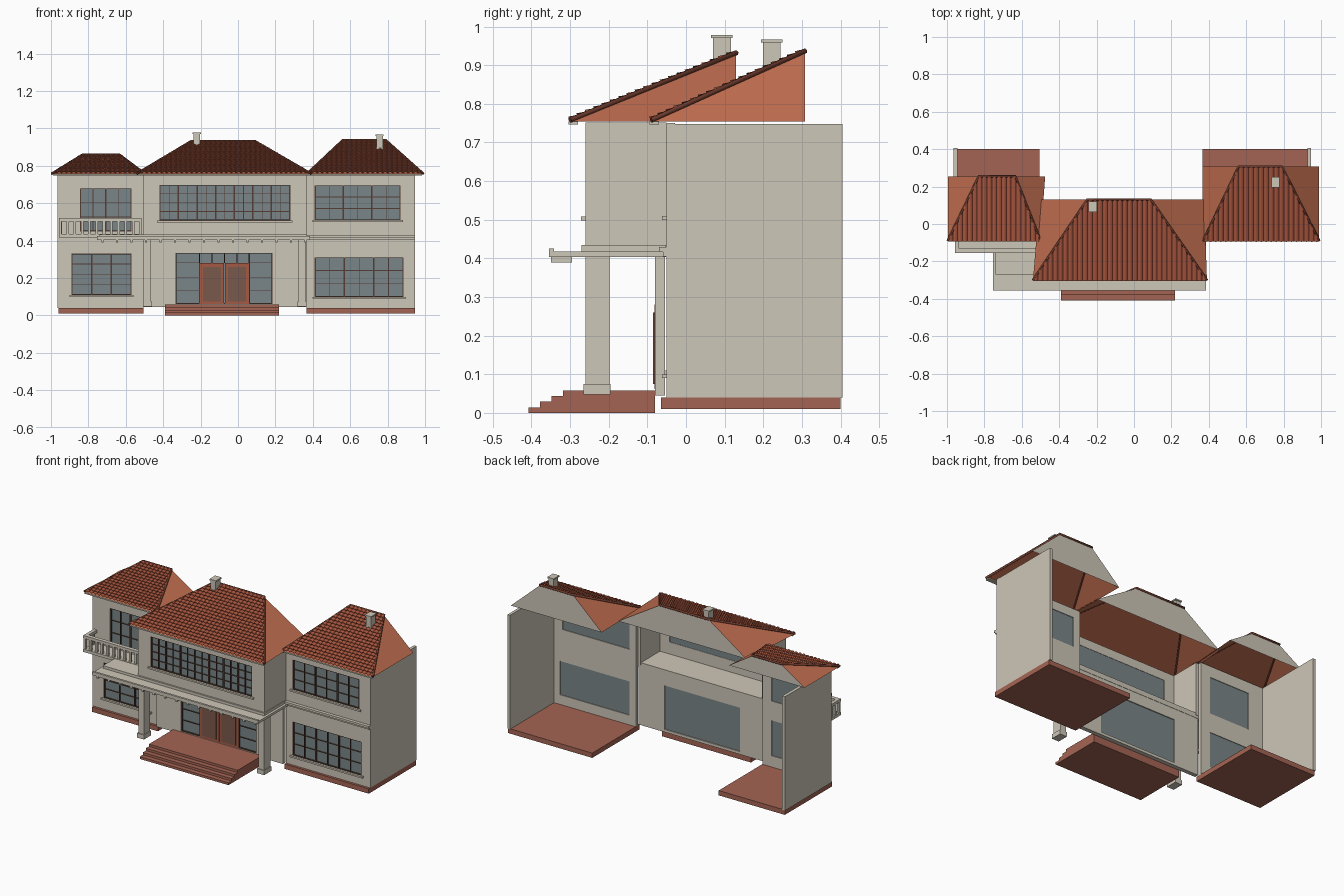
import bpy, bmesh, math
from mathutils import Vector

if "Cube" in bpy.data.objects:
    bpy.data.objects.remove(bpy.data.objects["Cube"], do_unlink=True)


def material(name, *srgb):
    m = bpy.data.materials.new(name)
    m.use_nodes = True
    col = [(c / 255 / 12.92 if c < 11 else ((c / 255 + 0.055) / 1.055) ** 2.4) for c in srgb] + [1]
    m.diffuse_color = col
    m.node_tree.nodes["Principled BSDF"].inputs["Base Color"].default_value = col
    return m


PLASTER = material("cream plaster", 206, 199, 184)
ROOF = material("terracotta roof", 194, 110, 80)
TILE = material("clay tile", 172, 88, 64)
RIDGE = material("dark ridge tile", 112, 60, 46)
BRICK = material("red paving", 164, 100, 83)
GLASS = material("grey glass", 122, 134, 136)
FRAME = material("brown frame", 84, 60, 50)
DOOR = material("door wood", 166, 90, 68)
PANEL = material("door panel", 122, 88, 76)


def finish(name, bm, *mats):
    me = bpy.data.meshes.new(name)
    bm.to_mesh(me)
    bm.free()
    for m in mats:
        me.materials.append(m)
    ob = bpy.data.objects.new(name, me)
    bpy.context.collection.objects.link(ob)
    return ob


def boxes(name, mat, *items):
    """One object from boxes given as (x0, x1, y0, y1, z0, z1)."""
    bm = bmesh.new()
    for x0, x1, y0, y1, z0, z1 in items:
        vs = bmesh.ops.create_cube(bm, size=1)["verts"]
        bmesh.ops.scale(bm, verts=vs, vec=(x1 - x0, y1 - y0, z1 - z0))
        bmesh.ops.translate(bm, verts=vs, vec=((x0 + x1) / 2, (y0 + y1) / 2, (z0 + z1) / 2))
    return finish(name, bm, mat)


def facade(name, x0, x1, z0, z1, y, depth, holes):
    """Wall facing -y with rectangular openings (x0, x1, z0, z1)."""
    xs = sorted({x0, x1, *[v for h in holes for v in h[:2]]})
    zs = sorted({z0, z1, *[v for h in holes for v in h[2:]]})
    bm = bmesh.new()
    for a, b in zip(xs, xs[1:]):
        for c, d in zip(zs, zs[1:]):
            if not any(h[0] < (a + b) / 2 < h[1] and h[2] < (c + d) / 2 < h[3] for h in holes):
                bm.faces.new([bm.verts.new((px, y, pz)) for px, pz in ((a, c), (b, c), (b, d), (a, d))])
    bmesh.ops.remove_doubles(bm, verts=bm.verts, dist=1e-5)
    new = bmesh.ops.extrude_face_region(bm, geom=bm.faces[:], use_keep_orig=True)["geom"]
    bmesh.ops.translate(bm, verts=[g for g in new if isinstance(g, bmesh.types.BMVert)], vec=(0, depth, 0))
    bmesh.ops.recalc_face_normals(bm, faces=bm.faces)
    return finish(name, bm, PLASTER)


def window(name, hole, y, panels, cols, rows, sill=True):
    """Glass pane with thick mullions, thin glazing bars and a sill."""
    x0, x1, z0, z1 = hole
    boxes(name + "_glass", GLASS, (x0, x1, y + 0.010, y + 0.018, z0, z1))
    t, thin = 0.004, 0.0018
    bars = [(x0, x1, y + 0.001, y + 0.012, z, z + t) for z in (z0, z1 - t)]
    n = panels * cols
    for i in range(n + 1):
        x = x0 + t / 2 + (x1 - x0 - t) * i / n
        w = thin if i % cols else t
        bars.append((x - w, x + w, y + 0.002, y + 0.012, z0, z1))
    for j in range(1, rows):
        z = z0 + (z1 - z0) * j / rows
        bars.append((x0, x1, y + 0.004, y + 0.012, z - thin, z + thin))
    boxes(name + "_frame", FRAME, *bars)
    if sill:
        boxes(name + "_sill", PLASTER, (x0 - 0.012, x1 + 0.012, y - 0.012, y + 0.01, z0 - 0.01, z0))


def tube(name, points, radius, mat):
    cu = bpy.data.curves.new(name, "CURVE")
    cu.dimensions = "3D"
    cu.bevel_depth, cu.bevel_resolution = radius, 1
    cu.use_fill_caps = True
    sp = cu.splines.new("POLY")
    sp.points.add(len(points) - 1)
    for p, co in zip(sp.points, points):
        p.co = (*co, 1)
    cu.materials.append(mat)
    bpy.context.collection.objects.link(bpy.data.objects.new(name, cu))


EAVE = 0.755


def roof(name, front, back, ridge, yf, yb, top):
    """Half hipped roof with an upright plastered back and barrel tiles on the front slope."""
    top -= 0.008
    fl, fr = Vector((front[0], yf, EAVE)), Vector((front[1], yf, EAVE))
    rl, rr = Vector((ridge[0], yb, top)), Vector((ridge[1], yb, top))
    bl, br = Vector((back[0], yb, EAVE)), Vector((back[1], yb, EAVE))
    bm = bmesh.new()
    for face in ((fl, fr, rr, rl), (fr, br, rr), (bl, fl, rl), (br, bl, rl, rr)):
        bm.faces.new([bm.verts.new(p) for p in face])
    bm.faces.ensure_lookup_table()
    bm.faces[3].material_index = 1
    bmesh.ops.remove_doubles(bm, verts=bm.verts, dist=1e-5)
    finish(name + "_shell", bm, ROOF, PLASTER)

    # barrel tiles in overlapping courses, trimmed along both hips
    run, rise = yb - yf, top - EAVE
    up = Vector((0, -rise, run)).normalized()
    count, rows, seg = round((fr.x - fl.x) / 0.0265), round(run / 0.0215), 4
    bm = bmesh.new()
    lines = []
    for r in range(rows):
        for v, lift in ((r, 0.006), (r + 1, 0.001)):
            line = []
            for i in range(count * seg + 1):
                h = lift + 0.007 * abs(math.sin(math.pi * i / seg))
                x = fl.x + (fr.x - fl.x) * i / (count * seg)
                line.append(bm.verts.new(Vector((x, yf + run * v / rows, EAVE + rise * v / rows)) + up * h))
            lines.append(line)
    for a, b in zip(lines, lines[1:]):
        for i in range(count * seg):
            bm.faces.new((a[i], a[i + 1], b[i + 1], b[i]))
    for low, high, s in ((fl, rl, -1), (fr, rr, 1)):
        d = high - low
        bmesh.ops.bisect_plane(bm, geom=bm.verts[:] + bm.edges[:] + bm.faces[:], plane_co=low,
                               plane_no=Vector((d.y, -d.x, 0)) * s, clear_outer=True)
    finish(name + "_tiles", bm, TILE)
    lift = Vector((0, 0, 0.003))
    tube(name + "_ridge", [p + lift for p in (fl, rl, rr, fr)], 0.007, RIDGE)
    boxes(name + "_eave", PLASTER, (front[0] + 0.005, front[1] - 0.005, yf - 0.004, yf + 0.02, EAVE - 0.008, EAVE))


roof("right_roof", (-0.995, -0.50), (-0.995, -0.475), (-0.83, -0.635), -0.09, 0.255, 0.865)
roof("middle_roof", (-0.54, 0.39), (-0.505, 0.375), (-0.25, 0.09), -0.30, 0.13, 0.937)
roof("left_roof", (0.37, 0.99), (0.365, 0.99), (0.56, 0.79), -0.09, 0.308, 0.942)

# wings: fronts, outer walls, plinths
Y = -0.05
r_low, r_up = (-0.89, -0.57, 0.11, 0.33), (-0.845, -0.57, 0.45, 0.68)
l_low, l_up = (0.41, 0.885, 0.10, 0.31), (0.41, 0.87, 0.51, 0.695)
facade("right_wing_front", -0.965, -0.505, 0.04, 0.75, Y, 0.022, [r_low, r_up])
facade("left_wing_front", 0.365, 0.945, 0.04, 0.75, Y, 0.022, [l_low, l_up])
window("right_lower_window", r_low, Y, 3, 1, 4)
window("right_upper_window", r_up, Y, 2, 2, 3, False)
window("left_lower_window", l_low, Y, 3, 2, 3)
window("left_upper_window", l_up, Y, 3, 2, 3)
for side, a, b, c, d in (("right", -0.965, -0.945, -0.96, -0.505), ("left", 0.927, 0.945, 0.365, 0.945)):
    boxes(side + "_outer_wall", PLASTER, (a, b, Y, 0.405, 0.04, 0.748))
    boxes(side + "_plinth", BRICK, (c, d, -0.065, 0.40, 0.01, 0.04))
boxes("left_string_course", PLASTER, (0.37, 0.947, -0.07, Y, 0.417, 0.43), (0.37, 0.947, -0.06, Y, 0.405, 0.417))

# middle block
m_up, m_low = (-0.42, 0.28, 0.508, 0.698), (-0.335, 0.185, 0.062, 0.335)
facade("middle_upper_front", -0.505, 0.365, 0.42, 0.752, -0.26, 0.02, [m_up])
facade("middle_lower_front", -0.505, 0.365, 0.045, 0.41, -0.08, 0.026, [m_low])
window("middle_upper_window", m_up, -0.26, 7, 2, 4)
boxes("middle_side_walls", PLASTER, (-0.505, -0.487, -0.25, Y, 0.42, 0.752), (0.347, 0.365, -0.25, Y, 0.42, 0.752))

# entrance: glass screen, frames, double door
boxes("entrance_glass", GLASS, (-0.335, 0.185, -0.07, -0.06, 0.062, 0.335))
screen = [(x - 0.003, x + 0.003, -0.079, -0.068, 0.062, 0.335) for x in (-0.332, -0.205, 0.06, 0.182)]
screen += [(x - 0.003, x + 0.003, -0.079, -0.068, 0.28, 0.335) for x in (-0.139, -0.0725, -0.006)]
screen += [(-0.335, 0.185, -0.079, -0.068, z, z + 0.005) for z in (0.062, 0.33)]
screen += [(a, b, -0.077, -0.068, z, z + 0.003) for a, b in ((-0.335, -0.205), (0.06, 0.185)) for z in (0.13, 0.2, 0.28)]
boxes("entrance_frame", FRAME, *screen)
boxes("double_door", DOOR, (-0.205, -0.0745, -0.082, -0.069, 0.062, 0.28), (-0.0705, 0.06, -0.082, -0.069, 0.062, 0.28))
boxes("door_panels", PANEL, *[(x, x + 0.095, -0.085, -0.08, 0.075, 0.26) for x in (-0.187, -0.053)])

# porch canopy, corbels, columns and steps
boxes("porch_canopy", PLASTER, (-0.755, 0.385, -0.355, -0.052, 0.403, 0.418),
      (-0.74, 0.37, -0.27, -0.052, 0.418, 0.434), (-0.755, 0.385, -0.355, -0.342, 0.415, 0.425))
boxes("canopy_corbels", PLASTER, *[(x, x + 0.012, -0.35, -0.295, 0.389, 0.404)
                                   for x in [-0.73 + 0.0775 * i for i in range(15)]])
for side, x in (("right", -0.485), ("left", 0.342)):
    boxes(side + "_column", PLASTER, (x - 0.019, x + 0.019, -0.26, -0.198, 0.05, 0.405),
          (x - 0.024, x + 0.024, -0.266, -0.196, 0.047, 0.075))
boxes("porch_steps", BRICK, *[(-0.39, 0.22, -0.408 + 0.03 * i, -0.08, 0.0145 * i, 0.0145 * (i + 1)) for i in range(4)])

# balcony
X0, X1, YF = -0.957, -0.515, -0.155
posts = [(x, x + 0.014, YF + 0.004, YF + 0.018, 0.435, 0.505)
         for x in [X0 + (X1 - X0 - 0.014) * i / 11 for i in range(12)]]
posts += [(X0 + 0.003, X0 + 0.017, y, y + 0.014, 0.435, 0.505) for y in (-0.115, -0.08)]
boxes("balcony_balusters", PLASTER, *posts)
boxes("balcony_slab", PLASTER, (X0, X1, YF, Y, 0.418, 0.436))
boxes("balcony_rail", PLASTER, (X0, X1, YF, YF + 0.024, 0.503, 0.52), (X0, X0 + 0.022, YF, Y, 0.503, 0.52))

# chimneys
for name, x, y, z0, z1 in (("middle_chimney", -0.22, 0.093, 0.90, 0.978), ("left_chimney", 0.757, 0.222, 0.88, 0.967)):
    boxes(name, PLASTER, (x - 0.017, x + 0.017, y - 0.023, y + 0.023, z0, z1 - 0.008),
          (x - 0.022, x + 0.022, y - 0.028, y + 0.028, z1 - 0.008, z1))
